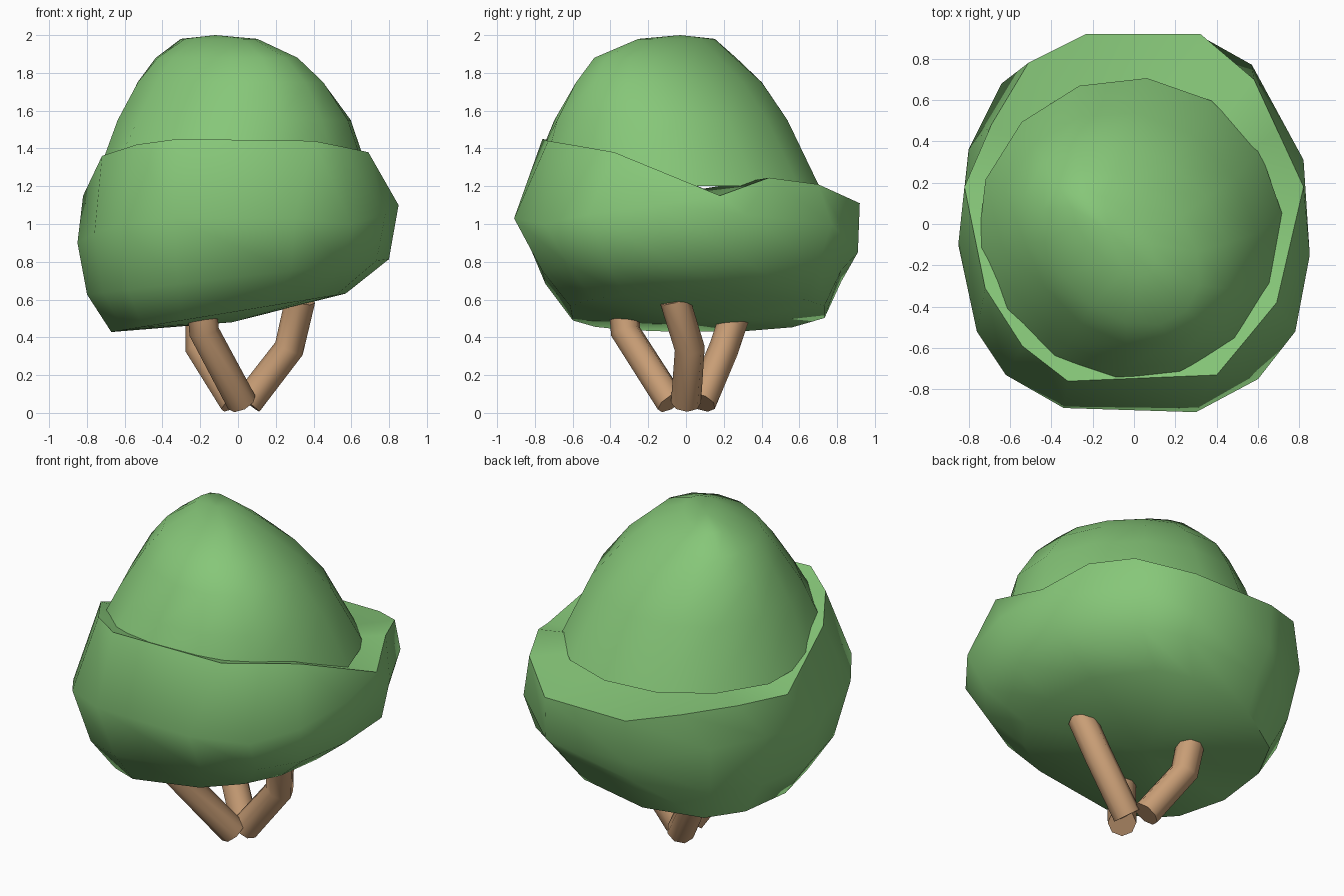
import bpy, bmesh
from math import cos, sin, pi, radians

if "Cube" in bpy.data.objects:
    bpy.data.objects.remove(bpy.data.objects["Cube"])


def material(name, rgb):
    m = bpy.data.materials.new(name)
    m.diffuse_color = (*rgb, 1)
    m.use_nodes = True
    m.node_tree.nodes["Principled BSDF"].inputs["Base Color"].default_value = m.diffuse_color
    return m


LEAF = material("leaf_green", (0.24, 0.57, 0.19))
BARK = material("bark_brown", (0.58, 0.34, 0.18))


def smooth(ob, angle):
    bpy.ops.object.select_all(action='DESELECT')
    ob.select_set(True)
    bpy.context.view_layer.objects.active = ob
    if ob.type == 'CURVE':
        bpy.ops.object.convert(target='MESH')
    bpy.ops.object.shade_smooth_by_angle(angle=radians(angle))


def loft(name, rings, start=None, end=None):
    """Skin matching rings; optional pole points close the ends."""
    bm = bmesh.new()
    vs = [[bm.verts.new(p) for p in r] for r in rings]
    n = len(rings[0])
    for a, b in zip(vs, vs[1:]):
        for i in range(n):
            j = (i + 1) % n
            bm.faces.new((a[i], a[j], b[j], b[i]))
    for pole, ring in ((start, vs[0]), (end, vs[-1])):
        if pole:
            c = bm.verts.new(pole)
            for i in range(n):
                bm.faces.new((c, ring[i], ring[(i + 1) % n]))
    bmesh.ops.recalc_face_normals(bm, faces=bm.faces)
    me = bpy.data.meshes.new(name)
    bm.to_mesh(me)
    bm.free()
    ob = bpy.data.objects.new(name, me)
    bpy.context.collection.objects.link(ob)
    me.materials.append(LEAF)
    smooth(ob, 62)


# Lower foliage: uneven rim, widest ring, then rings tucked in below
rim = [(.82, .18, 1.15), (.70, .44, 1.245), (.58, .70, 1.21), (.32, .92, 1.11),
       (-.23, .92, 1.11), (-.51, .78, 1.17), (-.69, .48, 1.16), (-.82, .18, 1.15),
       (-.72, -.31, 1.36), (-.54, -.59, 1.42), (-.32, -.76, 1.45),
       (.40, -.73, 1.44), (.55, -.55, 1.41), (.69, -.38, 1.38)]
belly = [(.85, -.15, 1.10), (.82, .31, 1.05), (.57, .77, 1.0), (.32, .91, .85),
         (-.23, .91, .85), (-.64, .68, .95), (-.80, .36, .95), (-.85, -.10, .90),
         (-.76, -.52, .95), (-.62, -.73, 1.0), (-.34, -.89, 1.03),
         (.30, -.91, 1.03), (.60, -.75, 1.0), (.78, -.52, 1.05)]
low = [(x * .94, y * .87 + .03, .72 + .11 * x) for x, y, z in belly]
foot = [(x * .73 - .05, y * .74 + .06, .53 + .12 * x) for x, y, z in belly]
loft("lower_foliage", [rim, belly, low, foot], start=(0, .05, 1.18), end=(-.03, .05, .48))


# Upper foliage: dome stretched along a diagonal towards its ridge
def oval(cx, cy, ru, rv, z, slope=0.0, n=14):
    pts = []
    for i in range(n):
        a = 2 * pi * (i + .5) / n
        u, v = ru * cos(a), rv * sin(a)
        x, y = cx + (u - v) * .7071, cy + (u + v) * .7071
        pts.append((x, y, z + slope * max(0, -y)))
    return pts


dome = [oval(-.02, -.03, .74, .74, 1.20, .24),
        oval(-.02, -.08, .59, .66, 1.55),
        oval(-.04, -.09, .44, .56, 1.75),
        oval(-.06, -.11, .31, .44, 1.88),
        oval(-.10, -.05, .12, .26, 1.98)]
loft("upper_foliage", dome, end=(-.12, -.03, 2.0))

# Three bent stems
stems = {
    "right_stem": [(.05, 0, .055), (.27, .02, .34), (.33, -.06, .60)],
    "front_stem": [(.02, -.08, .055), (-.18, -.32, .43), (-.19, -.33, .58)],
    "back_stem": [(-.02, .08, .055), (-.20, .20, .34), (-.20, .28, .58)],
}
for name, path in stems.items():
    cu = bpy.data.curves.new(name, 'CURVE')
    cu.dimensions = '3D'
    cu.bevel_depth = .08
    cu.bevel_resolution = 2
    cu.use_fill_caps = True
    sp = cu.splines.new('POLY')
    sp.points.add(len(path) - 1)
    for p, co in zip(sp.points, path):
        p.co = (*co, 1)
    cu.materials.append(BARK)
    ob = bpy.data.objects.new(name, cu)
    bpy.context.collection.objects.link(ob)
    smooth(ob, 50)
